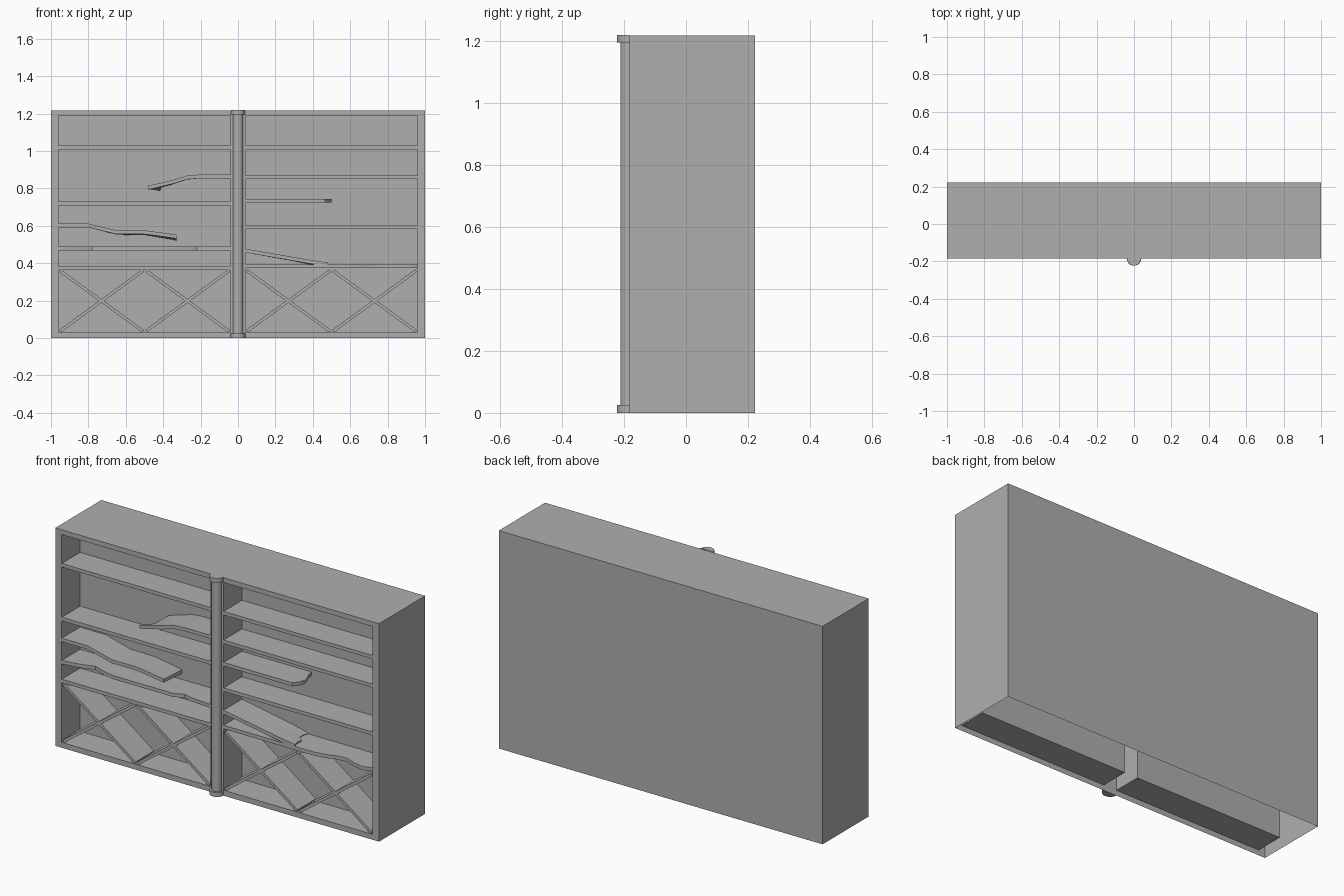
import bpy, bmesh, math
from mathutils import Vector, Matrix

if "Cube" in bpy.data.objects:
    bpy.data.objects.remove(bpy.data.objects["Cube"])

FRONT, INNER, BACK, TOP = -0.184, -0.022, 0.223, 1.217
T = 0.02  # plank thickness

grey = bpy.data.materials.new('dark_grey')
grey.diffuse_color = (.43, .43, .43, 1)
grey.use_nodes = True
grey.node_tree.nodes["Principled BSDF"].inputs["Base Color"].default_value = grey.diffuse_color


def finish(name, bm, smooth=False):
    me = bpy.data.meshes.new(name)
    bm.to_mesh(me)
    bm.free()
    me.materials.append(grey)
    ob = bpy.data.objects.new(name, me)
    bpy.context.collection.objects.link(ob)
    if smooth:
        bpy.ops.object.select_all(action='DESELECT')
        ob.select_set(True)
        bpy.context.view_layer.objects.active = ob
        bpy.ops.object.shade_smooth_by_angle(angle=math.radians(35))
    return ob


def box_faces(bm, lo, hi, sides, inward=False):
    """Add chosen sides of a box, e.g. '+x -z', with normals out or in."""
    for s in sides.split():
        a = 'xyz'.index(s[1])
        b, c = (a + 1) % 3, (a + 2) % 3
        pts = []
        for u, v in ((0, 0), (1, 0), (1, 1), (0, 1)):
            p = [0, 0, 0]
            p[a] = (lo, hi)[s[0] == '+'][a]
            p[b] = (lo, hi)[u][b]
            p[c] = (lo, hi)[v][c]
            pts.append(p)
        if (s[0] == '-') != inward:
            pts.reverse()
        bm.faces.new([bm.verts.new(p) for p in pts])


# Cabinet shell: open underneath, with two pockets sunk in the front
bm = bmesh.new()
box_faces(bm, (-1, FRONT, 0), (1, BACK, TOP), '-x +x +y +z')
xs, zs = (-1, -.96, -.04, .04, .96, 1), (0, .03, 1.19, TOP)
for i in range(5):
    for j in range(3):
        lo, hi = (xs[i], FRONT, zs[j]), (xs[i + 1], INNER, zs[j + 1])
        if j == 1 and i in (1, 3):
            box_faces(bm, lo, hi, '-x +x +y -z +z', inward=True)
        else:
            box_faces(bm, lo, hi, '-y')
bmesh.ops.remove_doubles(bm, verts=bm.verts, dist=1e-5)
finish('cabinet_shell', bm)


# Half-round post with a base and a capital
def half_round(name, r, z0, z1):
    bm = bmesh.new()
    bmesh.ops.create_cone(bm, cap_ends=True, segments=32, radius1=r, radius2=r, depth=z1 - z0,
                          matrix=Matrix.Translation((0, FRONT, (z0 + z1) / 2)))
    bmesh.ops.bisect_plane(bm, geom=bm.verts[:] + bm.edges[:] + bm.faces[:],
                           plane_co=(0, FRONT, 0), plane_no=(0, 1, 0), clear_outer=True)
    finish(name, bm, True)


half_round('post', .028, .025, 1.195)
half_round('post_base', .039, 0, .025)
half_round('post_capital', .038, 1.195, 1.22)


def plank(name, path, tear=(0, 0), notches=None, droop=0.0):
    """Board following (x, z) top points; tear shifts the last end row by row
    from front to back, notches sets front setback per point."""
    bm = bmesh.new()
    rows = len(tear)
    n = len(path)
    top, low = [], []
    for i, (x, z) in enumerate(path):
        y0 = FRONT + (notches or {}).get(i, 0)
        f = (i / (n - 1)) ** 2
        col = []
        for k in range(rows):
            t = k / (rows - 1)
            px = x + (tear[k] if i == n - 1 else 0)
            col.append(Vector((px, y0 + (INNER - y0) * t, z - droop * f * t)))
        top.append([bm.verts.new(p) for p in col])
        low.append([bm.verts.new(p - Vector((0, 0, T))) for p in col])
    for i in range(n - 1):
        for k in range(rows - 1):
            for g in (top, low):
                bm.faces.new((g[i][k], g[i + 1][k], g[i + 1][k + 1], g[i][k + 1]))
        for k in (0, rows - 1):
            bm.faces.new((top[i][k], top[i + 1][k], low[i + 1][k], low[i][k]))
    for i in (0, n - 1):
        for k in range(rows - 1):
            bm.faces.new((top[i][k], top[i][k + 1], low[i][k + 1], low[i][k]))
    bmesh.ops.recalc_face_normals(bm, faces=bm.faces)
    finish(name, bm, True)


# Whole shelves
for side, x0, x1, heights in (('left', -.96, -.04, (1.029, .729, .383)),
                              ('right', .04, .96, (1.029, .869, .602))):
    for k, z in enumerate(heights):
        plank(f'{side}_shelf_{k + 1}', [(x0, z), (x1, z)])

# Shelves with splintered front edges
plank('left_chipped_shelf', [(x, .488) for x in (-.96, -.9, -.84, -.78, -.7, -.64, -.27, -.22, -.17, -.04)],
      notches={1: .008, 2: .02, 3: .04, 4: .012, 7: .025, 8: .01})
plank('right_chipped_shelf', [(x, .393) for x in (.04, .6, .66, .72, .78, .84, .9, .96)],
      notches={2: .01, 3: .03, 4: .035, 5: .01, 7: .02})

# Broken and sagging shelves
plank('left_upper_broken_shelf', [(-.04, .874), (-.2, .874), (-.27, .869), (-.34, .847), (-.41, .83), (-.48, .814)],
      tear=(0, .03, .06, .045, .065, .06), droop=.008)
plank('left_sagging_shelf', [(-.96, .612), (-.8, .612), (-.72, .592), (-.65, .575), (-.5, .575), (-.42, .565), (-.33, .552)],
      tear=(0, 0, 0), droop=.01)
plank('right_broken_shelf', [(.04, .744), (.42, .744), (.5, .744)],
      tear=(-.035, -.01, 0, -.01, -.025, -.03))
plank('right_fallen_shelf', [(.04, .477), (.15, .458), (.3, .432), (.4, .415), (.48, .403)],
      tear=(0, -.01, -.005, -.035, -.04, -.03), droop=.008)

# Diagonal bottle rack slats
for cx in (-.73, -.27, .27, .73):
    for s in (-1, 1):
        bm = bmesh.new()
        dx, dz = .46, .335
        angle = math.atan2(dz, dx)
        m = (Matrix.Translation((cx, (FRONT + INNER) / 2, .198)) @ Matrix.Rotation(-s * angle, 4, 'Y')
             @ Matrix.Diagonal((math.hypot(dx, dz) - .02, INNER - FRONT, .016, 1)))
        bmesh.ops.create_cube(bm, size=1, matrix=m)
        finish('rack_slat', bm)
